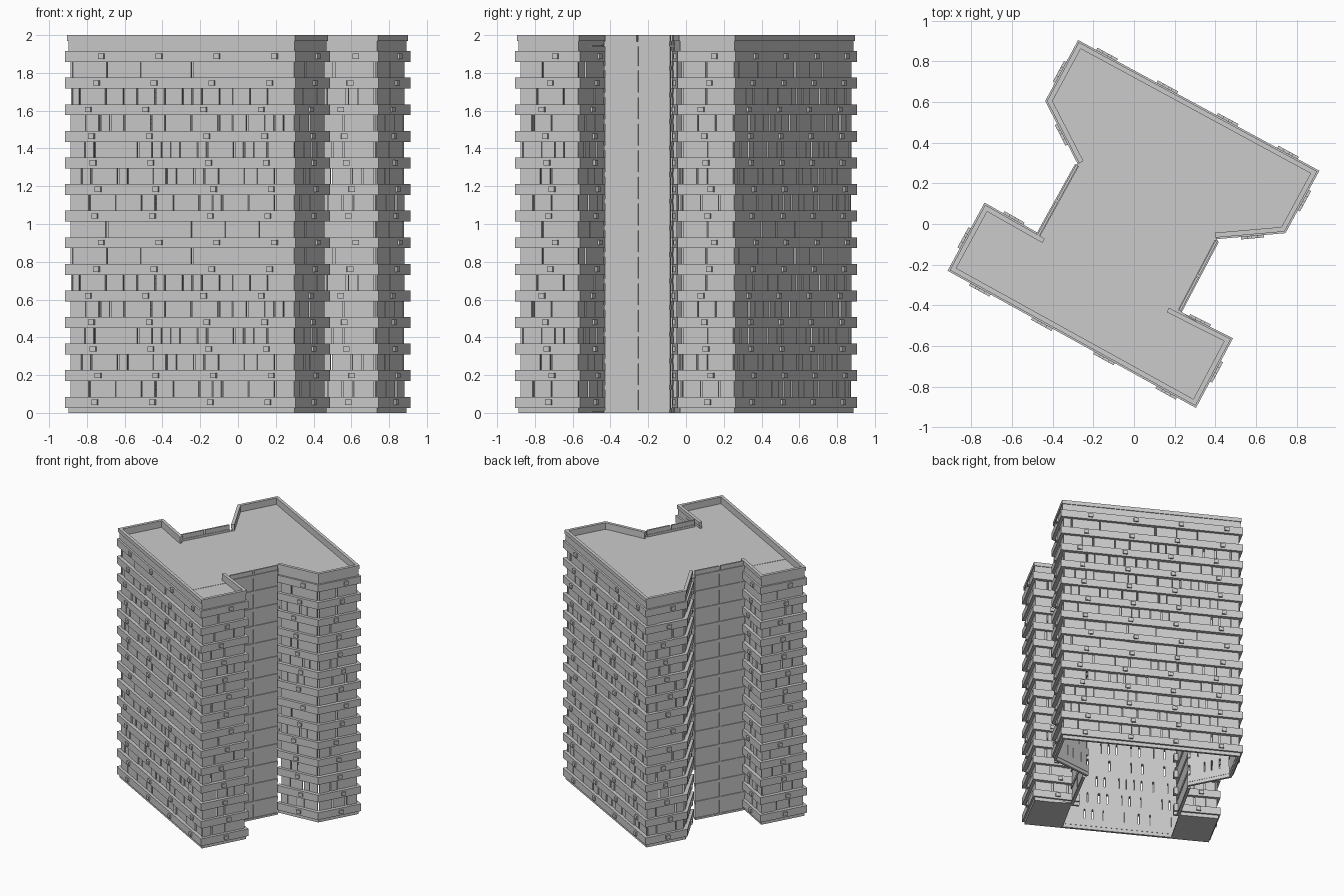
import bpy, bmesh, random
from mathutils import Vector as V

if "Cube" in bpy.data.objects:
    bpy.data.objects.remove(bpy.data.objects["Cube"])

random.seed(7)
# Outer band outlines of the two blocks, clockwise (outward is on the left)
BACK = [V(p) for p in [(-.277, .295), (-.437, .605), (-.275, .905), (.912, .262), (.745, -.045), (.40, -.075)]]
FRONT = [V(p) for p in [(.175, -.405), (.487, -.562), (.305, -.905), (-.917, -.23), (-.735, .105), (-.435, -.065)]]
RECESS_L = [V((-.48, -.06)), V((-.285, .292))]
RECESS_R = [V((.412, -.085)), V((.23, -.43))]
PITCH, BAND_H, FLOORS = .1408, .058, 14
TOP = 2.0


def normal(a, b):
    d = (b - a).normalized()
    return V((-d.y, d.x))


def offset(path, d):
    out = []
    for i, p in enumerate(path):
        n1 = normal(path[max(i - 1, 0)], path[max(i - 1, 0) + 1])
        j = min(i, len(path) - 2)
        n2 = normal(path[j], path[j + 1])
        m = n1 + n2
        out.append(p + m * (2 * d / m.length_squared))
    return out


def prism(bm, pts, z0, z1):
    lo = [bm.verts.new((p.x, p.y, z0)) for p in pts]
    hi = [bm.verts.new((p.x, p.y, z1)) for p in pts]
    n = len(pts)
    bm.faces.new(lo[::-1])
    bm.faces.new(hi)
    for i in range(n):
        bm.faces.new((lo[i], lo[(i + 1) % n], hi[(i + 1) % n], hi[i]))


def strip(bm, path, d0, d1, z0, z1):
    a, b = offset(path, d0), offset(path, d1)
    prism(bm, a + b[::-1], z0, z1)


def edge_box(bm, a, b, s0, s1, d0, d1, z0, z1):
    d, n = (b - a).normalized(), normal(a, b)
    prism(bm, [a + d * s + n * e for s, e in ((s0, d0), (s1, d0), (s1, d1), (s0, d1))], z0, z1)


def finish(bm, name):
    bmesh.ops.recalc_face_normals(bm, faces=bm.faces)
    me = bpy.data.meshes.new(name)
    bm.to_mesh(me)
    bm.free()
    bpy.context.collection.objects.link(bpy.data.objects.new(name, me))


band_z = [.027 + i * PITCH for i in range(FLOORS)]

# Projecting floor bands
bm = bmesh.new()
for z in band_z:
    for path in (BACK, FRONT):
        strip(bm, path, 0, -.034, z, z + BAND_H)
finish(bm, "floor_bands")

# Parapet, its coping and the base course
bm = bmesh.new()
for path in (BACK, FRONT):
    strip(bm, path, -.014, -.032, band_z[-1] + BAND_H, 1.97)
    strip(bm, path, -.008, -.032, 1.97, TOP)
    strip(bm, path, -.014, -.032, 0, band_z[0])
finish(bm, "parapet_and_base")

# Wall panels between bands, with narrow open joints; pattern repeats every 7 floors
patterns = {}
for f in range(7):
    for k, path in enumerate((BACK, FRONT)):
        for e in range(5):
            length = (path[e + 1] - path[e]).length
            cuts, s = [], .03
            while s < length - .07:
                w = random.choice((.05, .075, .1, .15)) if f < 5 else random.choice((.15, .2, .3))
                cuts.append((s, min(s + w, length - .03), random.choice((-.022, -.022, -.028))))
                s += w + random.choice((.004, .008, .012))
            s0, s1, d = cuts[-1]
            cuts[-1] = (s0, length - .022, d)
            s0, s1, d = cuts[0]
            cuts[0] = (.022, s1, d)
            patterns[f, k, e] = cuts
bm = bmesh.new()
for f in range(FLOORS - 1):
    z0, z1 = band_z[f] + BAND_H, band_z[f + 1]
    for k, path in enumerate((BACK, FRONT)):
        for e in range(5):
            for s0, s1, d in patterns[f % 7, k, e]:
                edge_box(bm, path[e], path[e + 1], s0, s1, -.034, d, z0, z1)
finish(bm, "wall_panels")

# Small boxes on the bands: four on long sides, one on short sides
shift = [.04, .02, .05, .06, .08, .03, .0]
bm = bmesh.new()
for i, z in enumerate(band_z):
    for path in (BACK, FRONT):
        for e in range(5):
            a, b = path[e], path[e + 1]
            length = (b - a).length
            count = 4 if length > 1 else 1
            for c in range(count):
                s = length * (c + .5) / count + shift[i % 7] - .05
                edge_box(bm, a, b, s - .017, s + .017, -.005, .012, z + .016, z + .044)
finish(bm, "band_boxes")

# Flat recessed walls with thin ledges and a central post
bm = bmesh.new()
ledges = bmesh.new()
for a, b in (RECESS_L, RECESS_R):
    length = (b - a).length
    edge_box(bm, a, b, 0, length / 2 - .005, -.012, 0, 0, TOP)
    edge_box(bm, a, b, length / 2 + .005, length, -.012, 0, 0, TOP)
    edge_box(ledges, a, b, length / 2 - .006, length / 2 + .006, -.012, .004, 0, 1.95)
    for z in band_z + [1.985]:
        edge_box(ledges, a, b, 0, length, -.016, .006, max(z - .046, 0), max(z - .02, .015))
finish(bm, "recessed_walls")
finish(ledges, "recess_ledges")

# Roof of the open-bottomed core, plus wing roofs and wing undersides
ob, of = offset(BACK, -.025), offset(FRONT, -.025)
P, Q = V((-.65, -.356)), V((.055, -.745))
left_wing = [RECESS_L[0], P, of[3], of[4]]
right_wing = [RECESS_R[1], of[1], of[2], Q]
bm = bmesh.new()
prism(bm, ob + RECESS_R + [Q, P] + RECESS_L, 1.938, 1.948)
finish(bm, "core_roof")
for name, wing in (("left", left_wing), ("right", right_wing)):
    for part, z in (("roof", 1.936), ("underside", 0)):
        bm = bmesh.new()
        prism(bm, wing, z, z + .01)
        finish(bm, name + "_wing_" + part)
